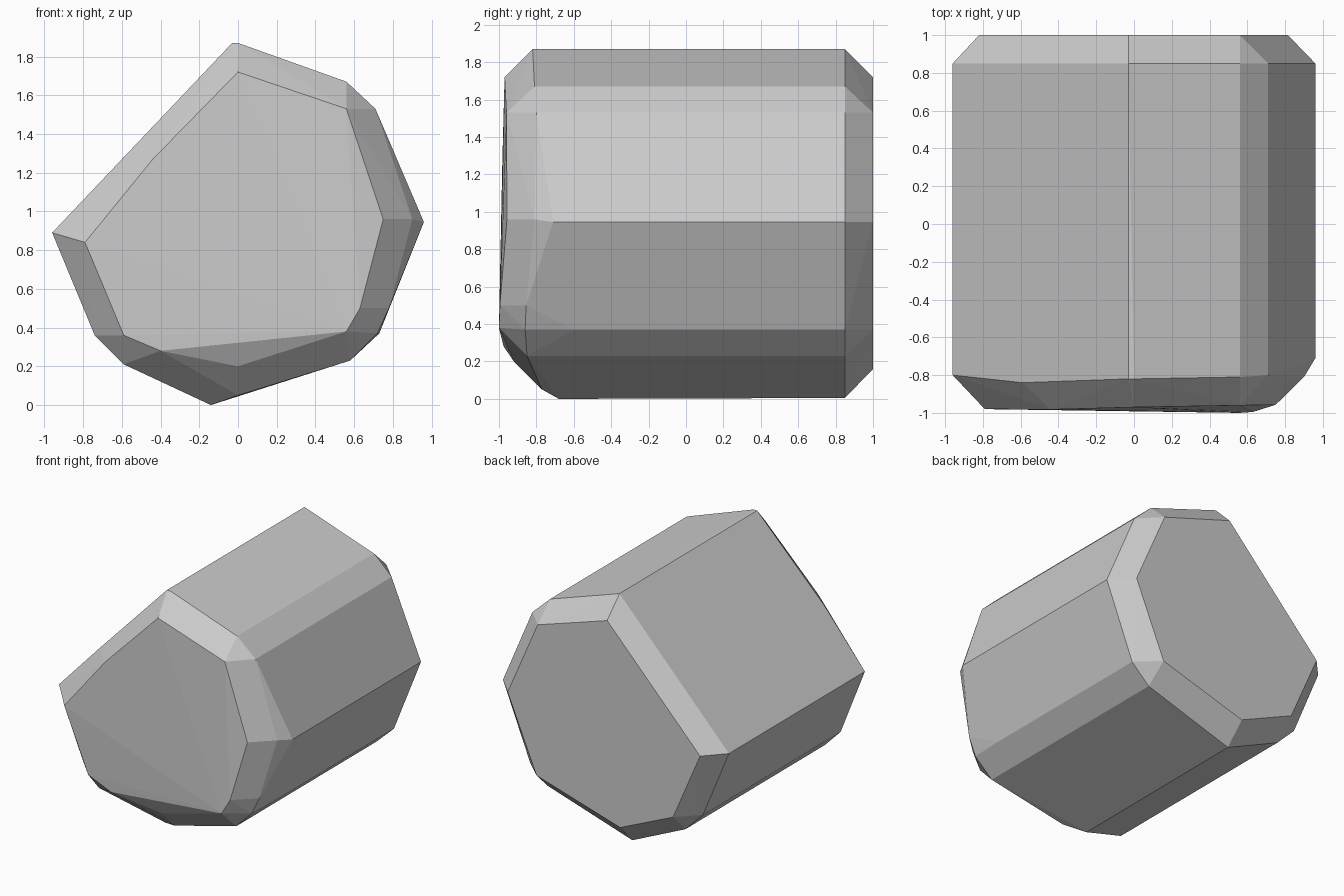
import bpy
import bmesh
from math import radians

if "Cube" in bpy.data.objects:
    bpy.data.objects.remove(bpy.data.objects["Cube"])

# Cross-section of the long body, as (x, z)
body = [(-0.03, 1.87), (0.56, 1.67), (0.71, 1.53), (0.96, 0.945), (0.73, 0.37),
        (0.58, 0.23), (-0.14, 0.005), (-0.59, 0.21), (-0.74, 0.36), (-0.96, 0.89)]

# Smaller flat cap at the back
back_cap = [(-0.03, 1.72), (0.56, 1.53), (0.815, 0.945), (0.57, 0.37),
            (-0.14, 0.16), (-0.59, 0.36), (-0.82, 0.89)]

# Where each body edge ends near the front (y, same order as body)
front_ends = [-0.82, -0.81, -0.80, -0.71, -0.60, -0.85, -0.68, -0.845, -0.82, -0.80]

# Extra worn corners on the front bevel
front_bevel = [(0.90, -0.81, 0.96), (0.78, -0.855, 0.50), (0.72, -0.86, 0.37),
               (0.0, -0.77, 0.05), (-0.59, -0.84, 1.28), (-0.0, -0.82, 1.87)]

# Irregular front cap
front_cap = [(0.0, -0.97, 1.72), (0.56, -0.96, 1.53), (0.75, -0.957, 0.96),
             (0.63, -0.995, 0.50), (0.56, -1.0, 0.38), (0.0, -0.92, 0.20),
             (-0.40, -0.975, 0.28), (-0.59, -0.975, 0.36), (-0.79, -0.98, 0.84),
             (-0.44, -0.982, 1.27)]

points = [(x, 0.85, z) for x, z in body]
points += [(x, 1.0, z) for x, z in back_cap]
points += [(x, y, z) for (x, z), y in zip(body, front_ends)]
points += front_bevel + front_cap
points.append((-0.14, -0.68, 0.0))

# Chiselled stone: wrap the sections in one faceted skin
bm = bmesh.new()
for p in points:
    bm.verts.new(p)
hull = bmesh.ops.convex_hull(bm, input=bm.verts[:])
loose = set(hull["geom_interior"]) | set(hull["geom_unused"])
bmesh.ops.delete(bm, geom=[v for v in loose if isinstance(v, bmesh.types.BMVert)],
                 context='VERTS')
bmesh.ops.dissolve_limit(bm, angle_limit=radians(1.5),
                         verts=bm.verts[:], edges=bm.edges[:])
bmesh.ops.recalc_face_normals(bm, faces=bm.faces[:])

mesh = bpy.data.meshes.new("stone")
bm.to_mesh(mesh)
bm.free()
stone = bpy.data.objects.new("stone", mesh)
bpy.context.collection.objects.link(stone)
